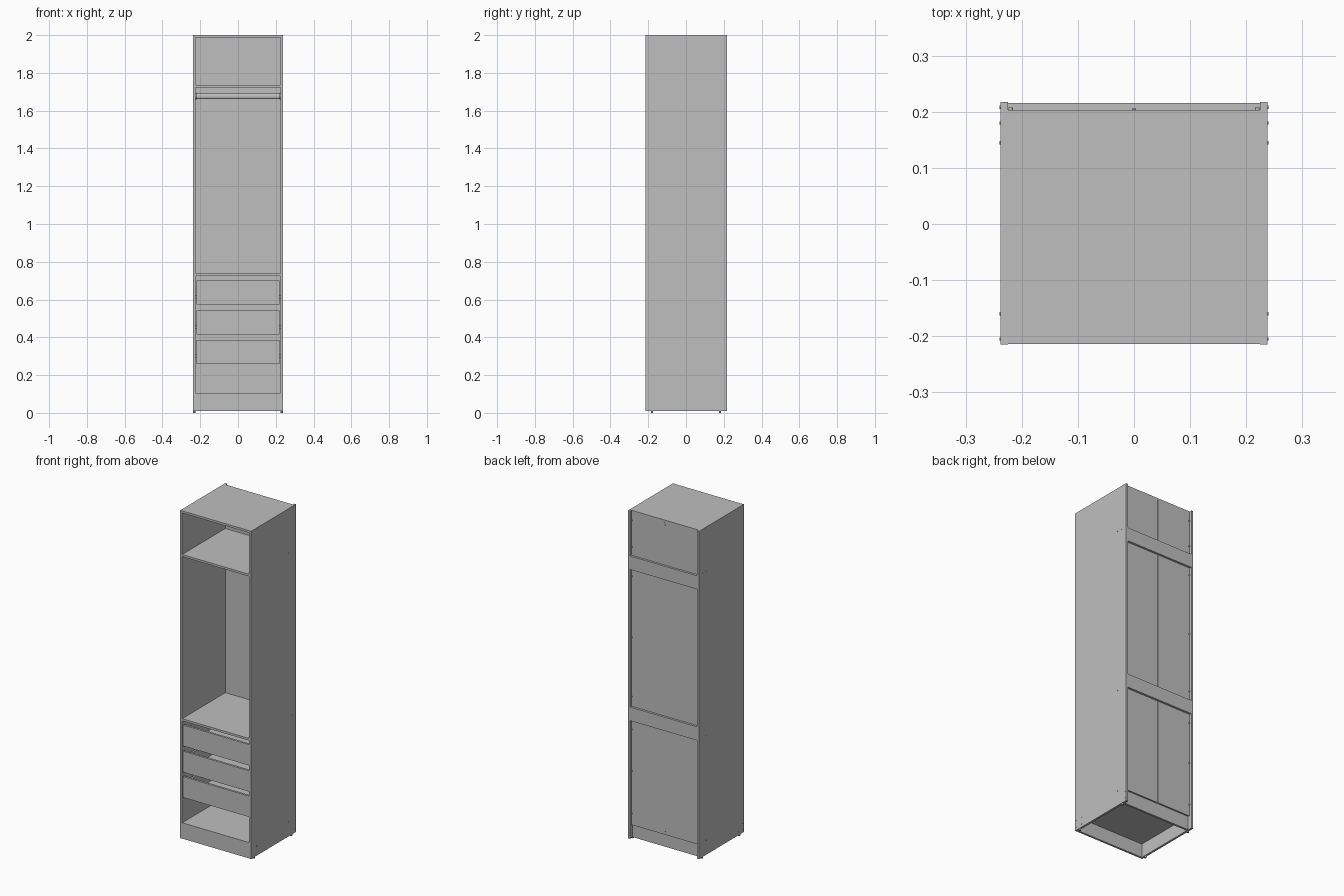
import bpy
from math import pi

cube = bpy.data.objects.get("Cube")
if cube:
    bpy.data.objects.remove(cube)

grey = bpy.data.materials.new("light grey")
grey.use_nodes = True
GREY = (0.52, 0.52, 0.52, 1)
grey.diffuse_color = GREY
grey.node_tree.nodes["Principled BSDF"].inputs["Base Color"].default_value = GREY

W, T = 0.238, 0.013        # half width and board thickness
IN = W - T                 # half width of the inside
FRONT, BACK, PANEL = -0.215, 0.217, 0.203


def box(name, x0, x1, y0, y1, z0, z1):
    bpy.ops.mesh.primitive_cube_add(
        size=1, location=((x0 + x1) / 2, (y0 + y1) / 2, (z0 + z1) / 2))
    ob = bpy.context.object
    ob.name = name
    ob.scale = (x1 - x0, y1 - y0, z1 - z0)
    bpy.ops.object.transform_apply(location=False, rotation=False)
    ob.data.materials.append(grey)
    return ob


def peg(name, loc, r, depth, axis="Z", sides=12):
    rot = {"X": (0, pi / 2, 0), "Y": (pi / 2, 0, 0), "Z": (0, 0, 0)}[axis]
    bpy.ops.mesh.primitive_cylinder_add(
        vertices=sides, radius=r, depth=depth, location=loc, rotation=rot)
    ob = bpy.context.object
    ob.name = name
    ob.data.materials.append(grey)
    bpy.ops.object.shade_smooth_by_angle()
    return ob


# Carcass sides, feet and side fasteners
for s, side in ((-1, "right"), (1, "left")):
    xa, xb = sorted((s * IN, s * W))
    box(side + "_side_panel", xa, xb, FRONT, BACK, 0.01, 2 - T)
    for y in (FRONT, PANEL):
        box(side + "_side_top_end", xa, xb, y, y + (BACK - PANEL), 2 - T, 2)
    for y in (-0.18, 0.18):
        peg(side + "_foot", (s * (W - T / 2), y, 0.006), 0.006, 0.012)
    for z in (0.1, 0.73, 1.73):
        for y in (0.145, 0.18):
            peg(side + "_fastener", (s * W, y, z), 0.003, 0.003, "X")
    for z in (0.03, 0.07):
        for y in (-0.205, -0.16, 0.208):
            peg(side + "_fastener", (s * W, y, z), 0.003, 0.003, "X")

# Horizontal boards
box("top_panel", -W, W, FRONT + 0.001, PANEL, 2 - T, 2)
for name, z in (("upper_shelf", 1.735), ("middle_shelf", 0.738), ("bottom_shelf", 0.106)):
    box(name, -IN, IN, FRONT + 0.001, PANEL - 0.003, z - T, z)

# Plinths
box("front_plinth", -IN, IN, FRONT + 0.001, FRONT + T, 0.01, 0.106 - T)
box("rear_plinth", -IN, IN, 0.177, 0.19, 0.01, 0.106 - T)

# Back panel with centre joint, cross rails and screws
box("back_panel", -IN, IN, PANEL - 0.003, PANEL, 0.09, 2 - T)
box("back_joint", -0.002, 0.002, PANEL, PANEL + 0.001, 0.09, 2 - T)
for z0, z1 in ((0.727, 0.81), (1.645, 1.727)):
    box("back_rail", -IN, IN, PANEL, BACK - 0.001, z0, z1)
for z in (0.16, 0.42, 0.67, 0.87, 1.23, 1.6, 1.78, 1.94):
    for s in (-1, 1):
        peg("back_screw", (s * 0.22, PANEL + 0.002, z), 0.004, 0.006, "Y")
for z in (0.11, 1.97):
    peg("back_screw", (0, PANEL + 0.001, z), 0.004, 0.004, "Y")

# Hanging rail: oval tube with end sockets
rod = peg("hanging_rail", (0, 0, 1.676), 0.014, 2 * IN, "X", 24)
rod.scale.y = 0.5
for s in (-1, 1):
    peg("rail_socket", (s * (IN - 0.003), 0, 1.676), 0.017, 0.006, "X", 24)

# Three drawers with runners
for z in (0.26, 0.414, 0.573):
    box("drawer_front", -0.221, 0.221, FRONT + 0.003, FRONT + 0.016, z, z + 0.127)
    box("drawer_bottom", -0.21, 0.21, FRONT + 0.016, 0.17, z + 0.012, z + 0.016)
    box("drawer_back", -0.21, 0.21, 0.16, 0.17, z + 0.016, z + 0.1)
    for s in (-1, 1):
        xa, xb = sorted((s * 0.2, s * 0.212))
        box("drawer_side", xa, xb, FRONT + 0.016, 0.17, z + 0.01, z + 0.1)
        xa, xb = sorted((s * 0.212, s * IN))
        box("drawer_runner", xa, xb, FRONT + 0.02, 0.16, z + 0.03, z + 0.05)
